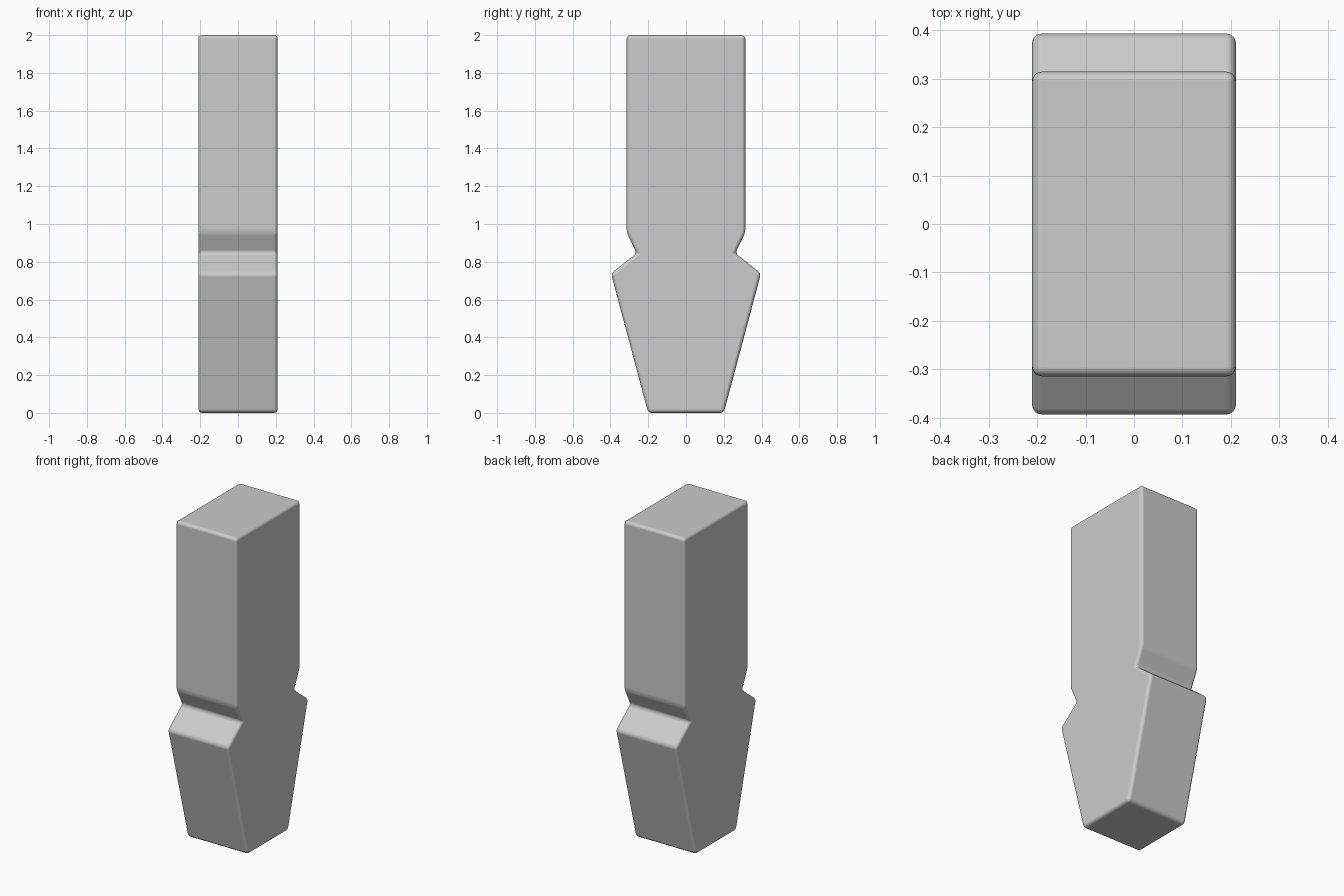
import bpy, bmesh

if "Cube" in bpy.data.objects:
    bpy.data.objects.remove(bpy.data.objects["Cube"])

HALF_WIDTH = 0.21
# Right half of the side profile (y, z), mirrored to close the outline
half = [(0.20, 0.0), (0.397, 0.738), (0.261, 0.845), (0.314, 0.955), (0.314, 2.0)]
outline = half + [(-y, z) for y, z in reversed(half)]

# Notched, tapered block: side profile extruded across x
bm = bmesh.new()
face = bm.faces.new([bm.verts.new((-HALF_WIDTH, y, z)) for y, z in outline])
ext = bmesh.ops.extrude_face_region(bm, geom=[face])
moved = [g for g in ext["geom"] if isinstance(g, bmesh.types.BMVert)]
bmesh.ops.translate(bm, verts=moved, vec=(2 * HALF_WIDTH, 0, 0))
bmesh.ops.recalc_face_normals(bm, faces=bm.faces)

mesh = bpy.data.meshes.new("notched_block")
bm.to_mesh(mesh)
bm.free()
block = bpy.data.objects.new("notched_block", mesh)
bpy.context.collection.objects.link(block)

# Soft rounded edges with flat-looking faces
mesh.shade_smooth()
bevel = block.modifiers.new("rounded_edges", "BEVEL")
bevel.width = 0.02
bevel.segments = 4
bevel.limit_method = "ANGLE"
bevel.angle_limit = 0.2
bevel.harden_normals = True
